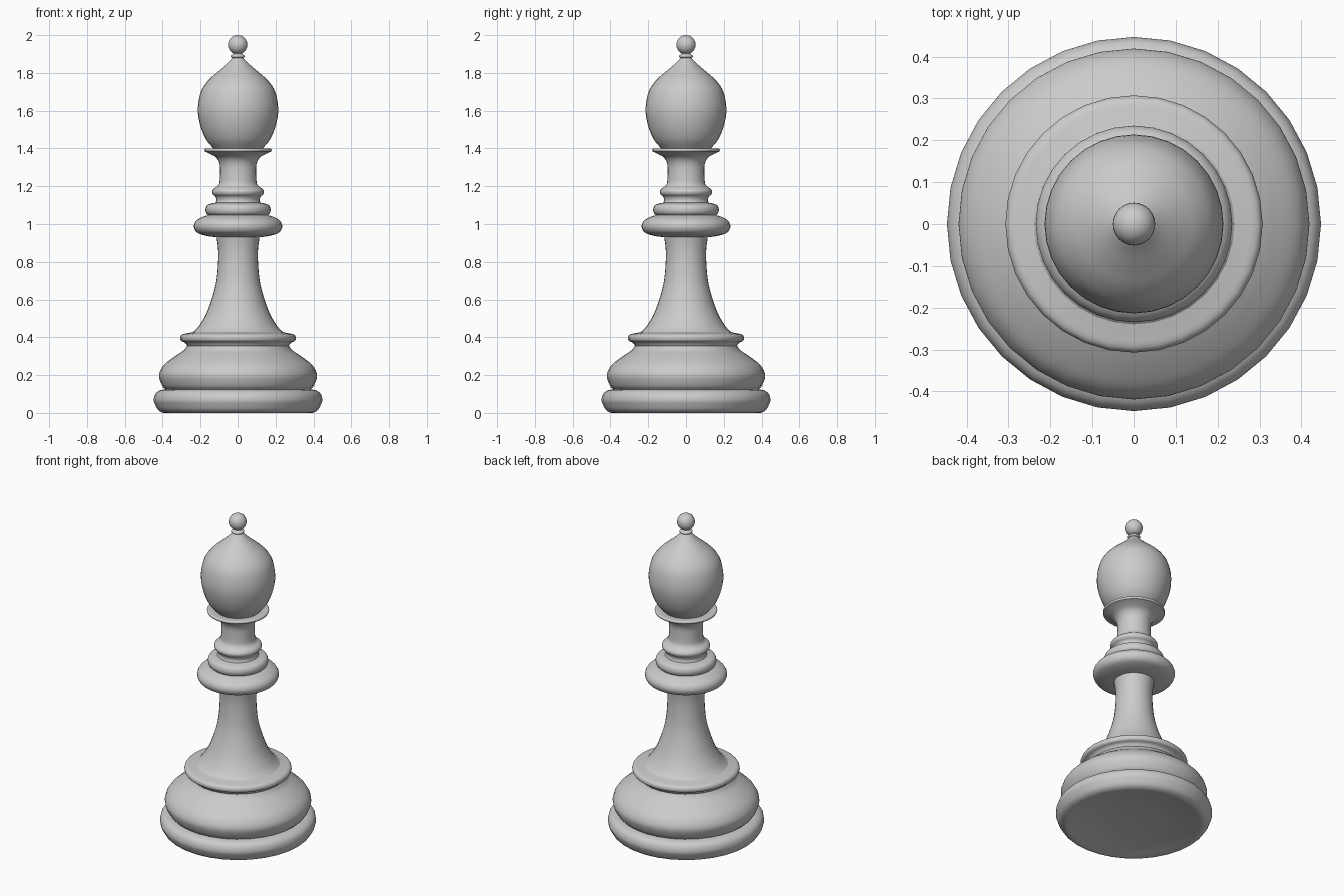
import bpy, bmesh, math
from mathutils import Vector

if "Cube" in bpy.data.objects:
    bpy.data.objects.remove(bpy.data.objects["Cube"])

SIDES = 32


def smooth_profile(pts, steps=4):
    """Catmull-Rom curve through (radius, height) points."""
    p = [Vector(q) for q in pts]
    p = [2 * p[0] - p[1]] + p + [2 * p[-1] - p[-2]]
    out = []
    for a, b, c, d in zip(p, p[1:], p[2:], p[3:]):
        for i in range(steps):
            t = i / steps
            out.append(0.5 * (2 * b + (c - a) * t + (2 * a - 5 * b + 4 * c - d) * t * t
                              + (3 * b - a - 3 * c + d) * t ** 3))
    return out + [p[-2]]


def lathe(name, pts, cap_bottom=False):
    bm = bmesh.new()
    rings = []
    for r, z in smooth_profile(pts):
        rings.append([bm.verts.new((r * math.cos(2 * math.pi * k / SIDES),
                                    r * math.sin(2 * math.pi * k / SIDES), z))
                      for k in range(SIDES)])
    for lo, hi in zip(rings, rings[1:]):
        for k in range(SIDES):
            n = (k + 1) % SIDES
            bm.faces.new((lo[k], lo[n], hi[n], hi[k]))
    if cap_bottom:
        bm.faces.new(rings[0][::-1])
    me = bpy.data.meshes.new(name)
    bm.to_mesh(me)
    bm.free()
    ob = bpy.data.objects.new(name, me)
    bpy.context.collection.objects.link(ob)
    finish(ob)


def finish(ob):
    bpy.ops.object.select_all(action='DESELECT')
    ob.select_set(True)
    bpy.context.view_layer.objects.active = ob
    bpy.ops.object.shade_smooth_by_angle(angle=math.radians(60))


# Foot with a shallow dished underside, and rounded base
lathe("foot", [(.04, .035), (.2, .028), (.32, .012), (.375, .002), (.398, .001),
               (.423, .015), (.44, .045), (.447, .07), (.439, .10),
               (.417, .118), (.385, .125)], cap_bottom=True)
lathe("base_bulge", [(.385, .125), (.403, .145), (.419, .19), (.412, .225), (.387, .26),
                     (.335, .30), (.29, .33), (.27, .355)])
lathe("base_rim", [(.27, .355), (.283, .372), (.303, .382), (.307, .40), (.296, .415),
                   (.265, .422), (.24, .427)])
# Flared stem
lathe("stem", [(.24, .427), (.212, .455), (.175, .515), (.145, .59), (.12, .68),
               (.109, .77), (.107, .86), (.115, .93)])
# Stacked collars
lathe("large_collar", [(.115, .93), (.17, .938), (.218, .955), (.235, .985), (.225, 1.015),
                       (.195, 1.035), (.16, 1.048)])
lathe("middle_collar", [(.16, 1.048), (.171, 1.06), (.174, 1.08), (.165, 1.1),
                        (.145, 1.108), (.12, 1.113)])
lathe("small_collar", [(.12, 1.113), (.116, 1.128), (.121, 1.145), (.134, 1.157), (.138, 1.172),
                       (.13, 1.186), (.11, 1.20)])
# Neck and its thin rim
lathe("neck", [(.11, 1.20), (.1, 1.22), (.097, 1.28), (.1, 1.32), (.117, 1.352),
               (.15, 1.372), (.176, 1.383)])
lathe("neck_rim", [(.176, 1.383), (.179, 1.393), (.17, 1.40), (.13, 1.398)])
# Teardrop head, tip ring and ball
lathe("head", [(.13, 1.398), (.172, 1.45), (.202, 1.525), (.214, 1.61), (.198, 1.70),
               (.162, 1.757), (.115, 1.80), (.07, 1.838), (.04, 1.867), (.029, 1.88)])
lathe("tip_ring", [(.029, 1.88), (.037, 1.885), (.036, 1.893), (.025, 1.899), (.022, 1.91)])
bpy.ops.mesh.primitive_uv_sphere_add(segments=SIDES, ring_count=16, radius=.051,
                                     location=(0, 0, 1.949))
ball = bpy.context.object
ball.name = "top_ball"
finish(ball)
